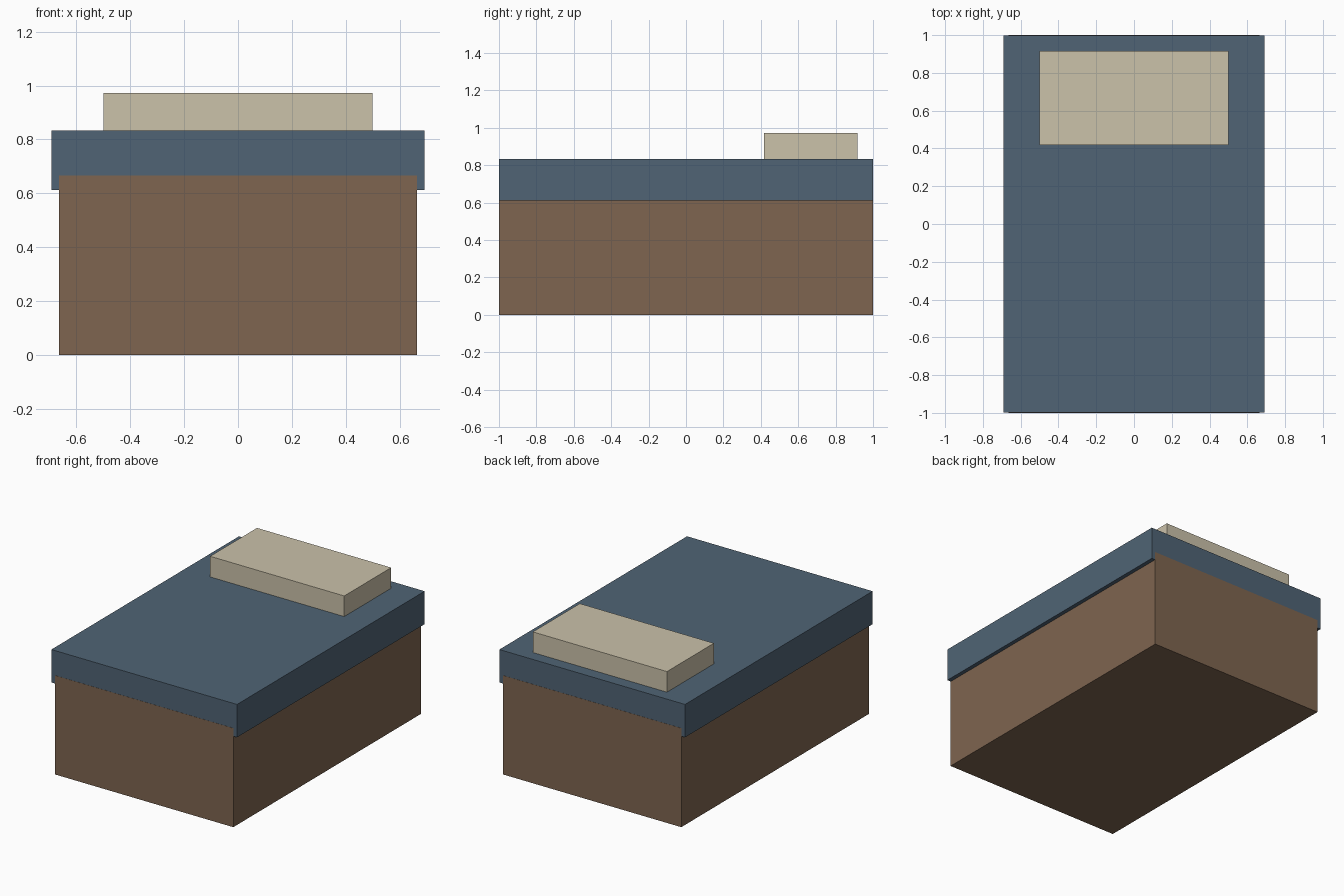
import bpy

if "Cube" in bpy.data.objects:
    bpy.data.objects.remove(bpy.data.objects["Cube"])


def material(name, rgb):
    mat = bpy.data.materials.new(name)
    mat.diffuse_color = (*rgb, 1.0)
    mat.use_nodes = True
    mat.node_tree.nodes["Principled BSDF"].inputs["Base Color"].default_value = mat.diffuse_color
    return mat


def box(name, low, high, mat):
    """Box spanning two opposite corners."""
    centre = [(a + b) / 2 for a, b in zip(low, high)]
    size = [b - a for a, b in zip(low, high)]
    bpy.ops.mesh.primitive_cube_add(size=1, location=centre)
    obj = bpy.context.object
    obj.name = name
    obj.scale = size
    bpy.ops.object.transform_apply(location=False, rotation=False, scale=True)
    obj.data.materials.append(mat)
    return obj


wood = material("brown wood", (0.209, 0.130, 0.080))
blue = material("slate blue cloth", (0.080, 0.127, 0.178))
cream = material("cream cloth", (0.597, 0.539, 0.402))

# Solid bed base, its ends just proud of the blanket
box("bed_base", (-0.665, -1.0, 0.0), (0.665, 1.0, 0.667), wood)

# Blanket overhanging the long sides
box("blanket", (-0.692, -0.999, 0.612), (0.692, 0.999, 0.834), blue)

# Pillow at the back end
box("pillow", (-0.5, 0.417, 0.834), (0.5, 0.917, 0.973), cream)
